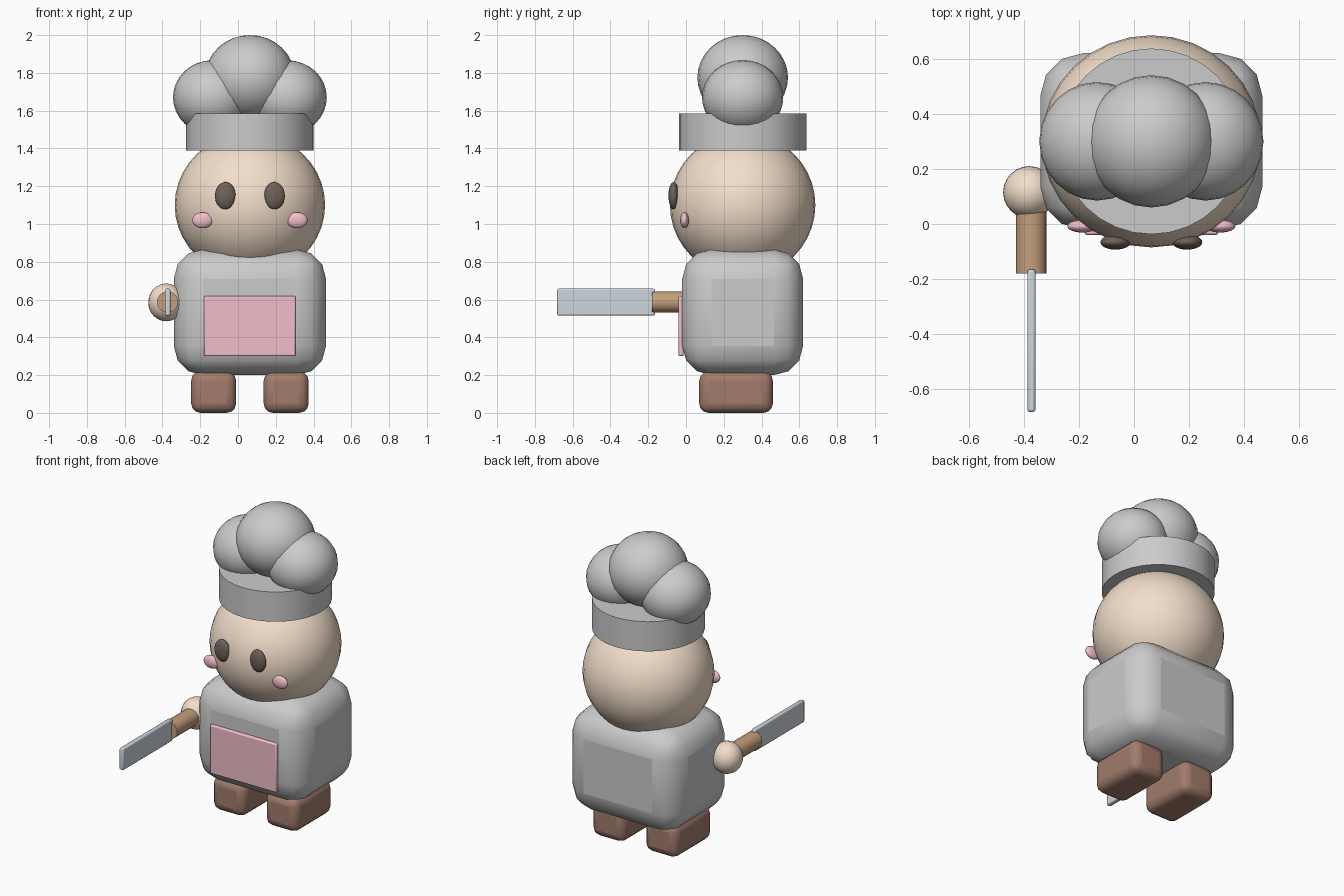
import bpy
from math import radians

if "Cube" in bpy.data.objects:
    bpy.data.objects.remove(bpy.data.objects["Cube"])

CX, CY = 0.063, 0.30  # axis of the figure, offset by the reaching knife


def material(name, rgb):
    m = bpy.data.materials.new(name)
    m.diffuse_color = (*rgb, 1)
    m.use_nodes = True
    m.node_tree.nodes["Principled BSDF"].inputs["Base Color"].default_value = m.diffuse_color
    return m


SKIN = material("skin", (0.90, 0.74, 0.60))
DARK = material("dark", (0.16, 0.12, 0.10))
PINK = material("pink", (0.88, 0.52, 0.59))
LEATHER = material("leather", (0.36, 0.20, 0.15))
WOOD = material("wood", (0.55, 0.35, 0.20))
STEEL = material("steel", (0.62, 0.68, 0.73))


def finish(name, mat, angle=40):
    ob = bpy.context.object
    ob.name = name
    bpy.ops.object.transform_apply(location=False, rotation=True, scale=True)
    if mat:
        ob.data.materials.append(mat)
    bpy.ops.object.shade_smooth_by_angle(angle=radians(angle))
    return ob


def ball(name, loc, radii, mat=None, seg=24, rings=16):
    bpy.ops.mesh.primitive_uv_sphere_add(segments=seg, ring_count=rings, radius=1, location=loc)
    bpy.context.object.scale = radii
    return finish(name, mat)


def box(name, lo, hi, bevel, segments, mat=None):
    bpy.ops.mesh.primitive_cube_add(size=1, location=[(a + b) / 2 for a, b in zip(lo, hi)])
    bpy.context.object.scale = [b - a for a, b in zip(lo, hi)]
    ob = finish(name, mat)
    mod = ob.modifiers.new("rounding", 'BEVEL')
    mod.width, mod.segments = bevel, segments
    return ob


def cylinder(name, loc, radius, depth, rot=(0, 0, 0), mat=None, sides=32):
    bpy.ops.mesh.primitive_cylinder_add(vertices=sides, radius=radius, depth=depth,
                                        location=loc, rotation=rot)
    return finish(name, mat)


# Body, apron and head
box("body", (CX - 0.403, -0.02, 0.20), (CX + 0.403, 0.62, 0.865), 0.155, 3)
box("apron", (CX - 0.242, -0.04, 0.30), (CX + 0.242, -0.012, 0.62), 0.008, 2, PINK)
ball("head", (CX, CY, 1.10), (0.398, 0.385, 0.382), SKIN, 32, 20)

# Hat: band, tall middle puff, two side puffs
cylinder("hat_band", (CX, CY, 1.4875), 0.337, 0.195)
ball("hat_puff_middle", (CX, CY, 1.775), (0.238, 0.24, 0.225))

# Mirrored parts
for side, s in (("left", 1), ("right", -1)):
    ball(f"hat_puff_{side}", (CX + s * 0.197, CY, 1.67), (0.21, 0.215, 0.197))
    ball(f"eye_{side}", (CX + s * 0.13, -0.066, 1.15), (0.055, 0.027, 0.072), DARK)
    ball(f"cheek_{side}", (CX + s * 0.25, -0.008, 1.02), (0.055, 0.023, 0.042), PINK)
    x = CX + s * 0.192
    box(f"boot_{side}", (x - 0.119, 0.07, 0.0), (x + 0.119, 0.46, 0.22), 0.05, 3, LEATHER)

# Hand holding the knife
ball("hand", (-0.38, 0.115, 0.585), (0.095, 0.095, 0.10), SKIN)
cylinder("knife_handle", (-0.373, -0.06, 0.587), 0.056, 0.24, (radians(90), 0, 0), WOOD, 20)
box("knife_blade", (-0.387, -0.682, 0.515), (-0.358, -0.165, 0.658), 0.008, 2, STEEL)
